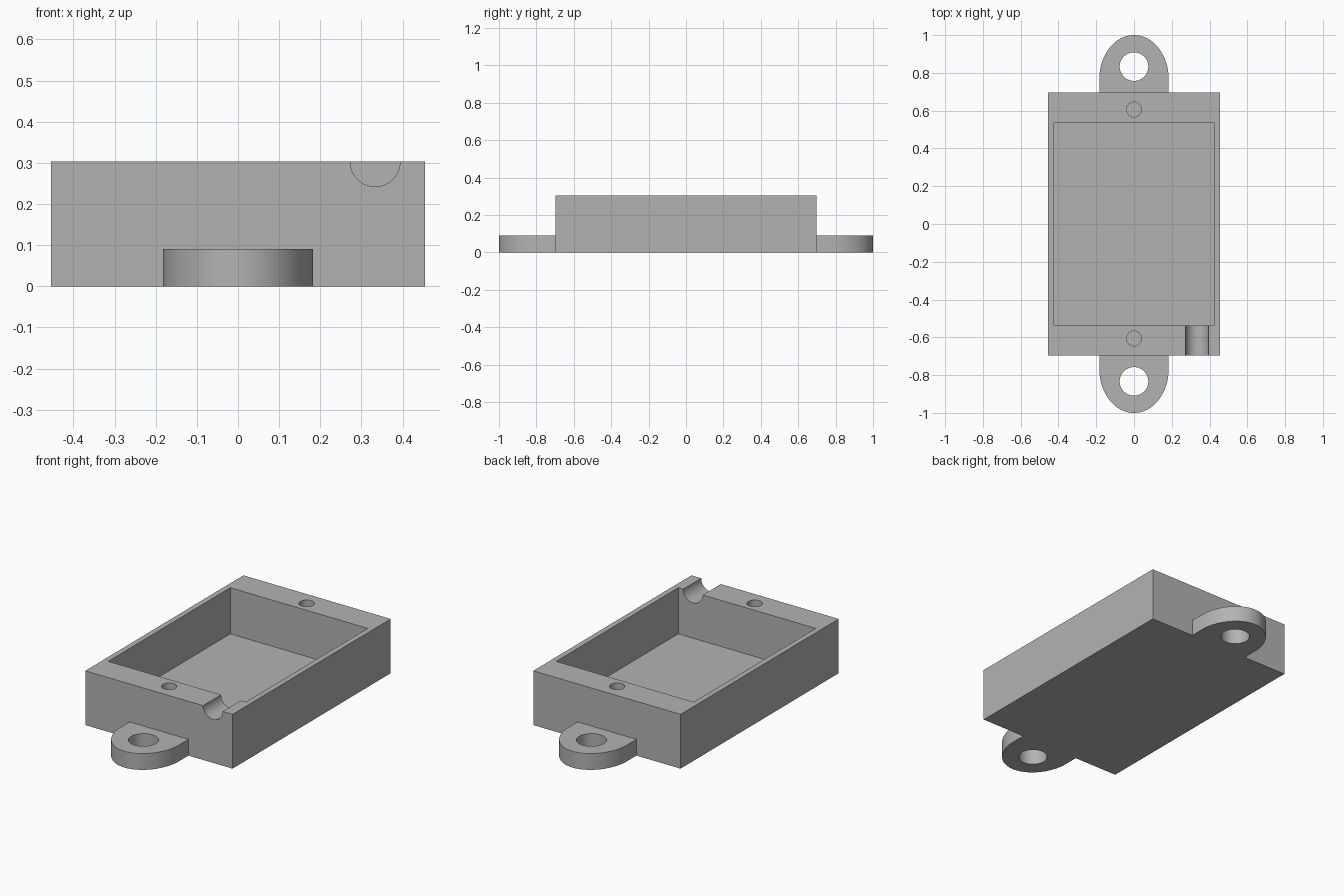
import bpy, bmesh, math
from mathutils import Matrix, Vector

if "Cube" in bpy.data.objects:
    bpy.data.objects.remove(bpy.data.objects["Cube"])

MM = 2 / 66  # the case is laid out in millimetres, 66 mm overall

gray = bpy.data.materials.new("plain_gray")
gray.use_nodes = True
color = (0.45, 0.45, 0.45, 1)
gray.diffuse_color = color
gray.node_tree.nodes["Principled BSDF"].inputs["Base Color"].default_value = color


def add_object(name, bm):
    bmesh.ops.recalc_face_normals(bm, faces=bm.faces)
    mesh = bpy.data.meshes.new(name)
    bm.to_mesh(mesh)
    bm.free()
    mesh.materials.append(gray)
    obj = bpy.data.objects.new(name, mesh)
    bpy.context.collection.objects.link(obj)
    return obj


def box(name, size, center):
    bm = bmesh.new()
    bmesh.ops.create_cube(bm, size=1)
    bm.transform(Matrix.Translation(Vector(center) * MM)
                 @ Matrix.Diagonal((*(Vector(size) * MM), 1)))
    return add_object(name, bm)


def cylinder(name, radius, length, center, along_y=False):
    bm = bmesh.new()
    bmesh.ops.create_cone(bm, cap_ends=True, segments=64, radius1=radius * MM,
                          radius2=radius * MM, depth=length * MM)
    turn = Matrix.Rotation(math.pi / 2 if along_y else 0, 4, "X")
    bm.transform(Matrix.Translation(Vector(center) * MM) @ turn)
    return add_object(name, bm)


def cut(obj, cutters):
    bpy.context.view_layer.objects.active = obj
    for cutter in cutters:
        cutter.hide_render = True
        mod = obj.modifiers.new("cut", "BOOLEAN")
        mod.operation = "DIFFERENCE"
        mod.solver = "EXACT"
        mod.object = cutter
        bpy.ops.object.modifier_apply(modifier=mod.name)
        bpy.data.objects.remove(cutter)


def smooth(obj):
    bpy.ops.object.select_all(action="DESELECT")
    obj.select_set(True)
    bpy.context.view_layer.objects.active = obj
    bpy.ops.object.shade_smooth_by_angle(angle=math.radians(20))


# Open case with cavity, blind screw holes and cable notch
case = box("case", (30, 46, 10), (0, 0, 5))
cutters = [box("cavity", (28, 35.5, 10), (0, 0, 6.5)),
           cylinder("cable_notch", 2, 10, (11, -21, 10), along_y=True)]
cutters += [cylinder("screw_hole", 1.3, 10, (0, side * 20, 8)) for side in (-1, 1)]
cut(case, cutters)
smooth(case)


# Mounting ears with rounded tips
def ear(name, side):
    start = math.asin(1 / 7.6)
    steps = 48
    outline = [(6, 23)]
    for i in range(steps + 1):
        a = start + (math.pi - 2 * start) * i / steps
        outline.append((6.05 * math.cos(a), 25.4 + 7.6 * math.sin(a)))
    outline.append((-6, 23))
    bm = bmesh.new()
    face = bm.faces.new([bm.verts.new((x * MM, y * side * MM, 0)) for x, y in outline])
    top = bmesh.ops.extrude_face_region(bm, geom=[face])["geom"]
    verts = [v for v in top if isinstance(v, bmesh.types.BMVert)]
    bmesh.ops.translate(bm, verts=verts, vec=(0, 0, 3 * MM))
    obj = add_object(name, bm)
    cut(obj, [cylinder("bolt_hole", 2.5, 10, (0, side * 27.5, 1.5))])
    smooth(obj)


ear("front_ear", -1)
ear("back_ear", 1)
